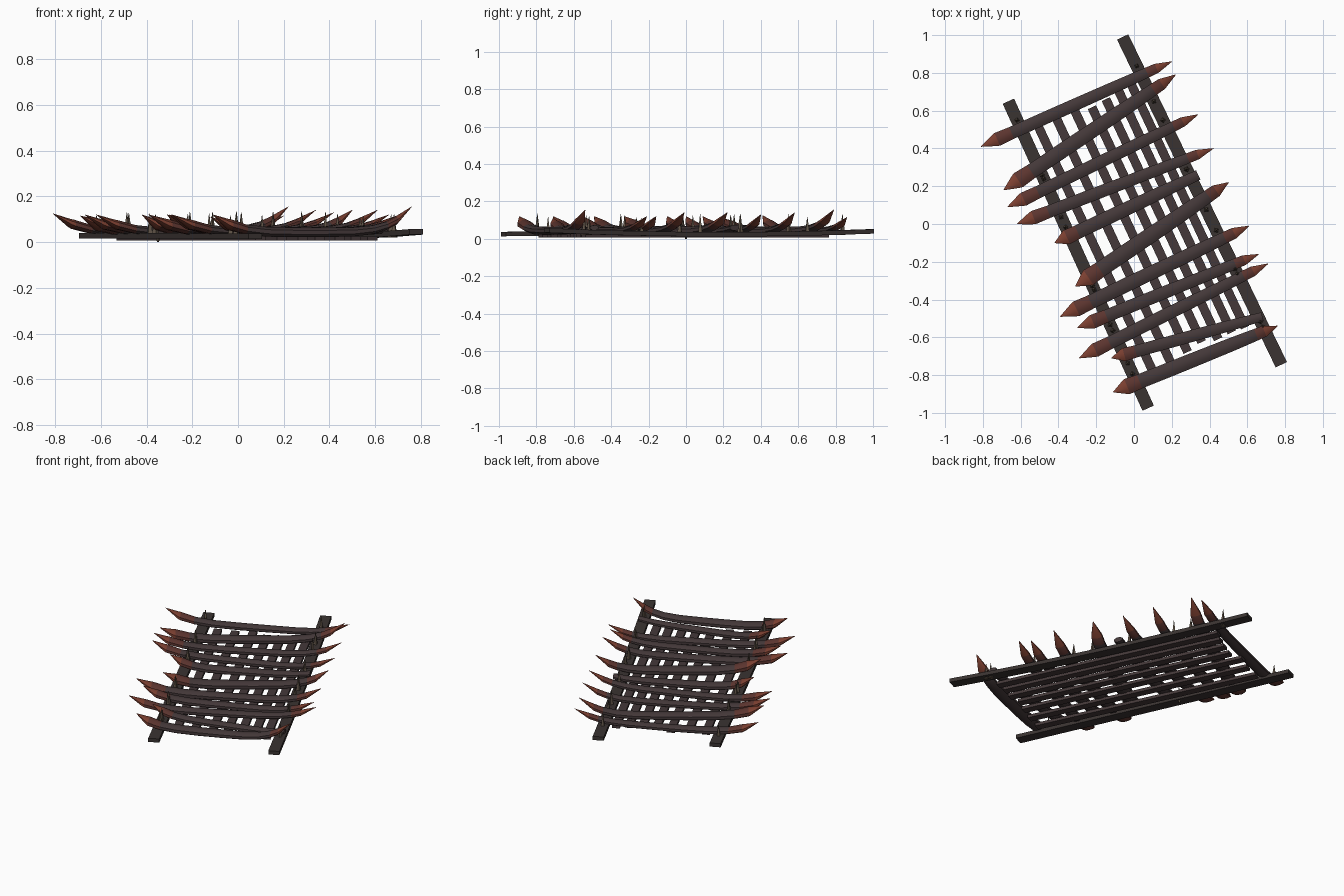
import bpy, bmesh, math, random
from mathutils import Vector, Matrix

if "Cube" in bpy.data.objects:
    bpy.data.objects.remove(bpy.data.objects["Cube"])

random.seed(4)

def mat(name, c):
    m = bpy.data.materials.new(name)
    m.diffuse_color = (*c, 1)
    m.use_nodes = True
    m.node_tree.nodes["Principled BSDF"].inputs["Base Color"].default_value = m.diffuse_color
    return m

LOG = mat("dark log wood", (0.058, 0.040, 0.041))
STAIN = mat("stained wood", (0.110, 0.036, 0.029))
TIP = mat("red tip", (0.200, 0.050, 0.030))
RAIL = mat("rail wood", (0.042, 0.033, 0.031))
NAIL = mat("dull spike", (0.120, 0.090, 0.065))

def finish(bm, name, mats, angle=None):
    bmesh.ops.recalc_face_normals(bm, faces=bm.faces)
    me = bpy.data.meshes.new(name)
    bm.to_mesh(me)
    bm.free()
    ob = bpy.data.objects.new(name, me)
    bpy.context.collection.objects.link(ob)
    for m in mats:
        me.materials.append(m)
    if angle:
        bpy.context.view_layer.objects.active = ob
        ob.select_set(True)
        bpy.ops.object.shade_smooth_by_angle(angle=math.radians(angle))
        ob.select_set(False)
    return ob

def loft(bm, rings, indices):
    """Join rings of equal length; indices = material per band, then caps."""
    vs = [[bm.verts.new(p) for p in r] for r in rings]
    n = len(vs[0])
    for a, b, mi in zip(vs, vs[1:], indices):
        for i in range(n):
            f = bm.faces.new((a[i], a[(i + 1) % n], b[(i + 1) % n], b[i]))
            f.material_index = mi
    bm.faces.new(vs[0]).material_index = indices[0]
    bm.faces.new(vs[-1]).material_index = indices[-1]

def plank(name, points, width, thick, m):
    """Flat board through a list of centre points."""
    pts = [Vector(p) for p in points]
    d = (pts[-1] - pts[0]).normalized()
    side = Vector((-d.y, d.x, 0)).normalized() * width / 2
    up = Vector((0, 0, thick / 2))
    bm = bmesh.new()
    loft(bm, [[p - side - up, p + side - up, p + side + up, p - side + up] for p in pts],
         [0] * (len(pts) - 1))
    return finish(bm, name, [m])

# Two side rails, the right one sagging in the middle
rails = {"left": (Vector((-0.665, 0.65, 0.029)), Vector((0.075, -0.975, 0.026)), 0.0),
         "right": (Vector((-0.06, 0.99, 0.040)), Vector((0.78, -0.745, 0.045)), 0.018)}
for key, (a, b, sag) in rails.items():
    pts = []
    for i in range(9):
        t = i / 8
        p = a.lerp(b, t)
        p.z -= sag * (1 - (2 * t - 1) ** 2)
        pts.append(p)
    plank(key + "_rail", pts, 0.066, 0.024, RAIL)

# Thin lengthwise slats between the rails
d = Vector((0.424, -0.906, 0))
n = Vector((0.906, 0.424, 0))
for i, off in enumerate((-0.24, -0.135, -0.03, 0.06, 0.145, 0.225, 0.3)):
    s0, s1 = -0.70 + random.uniform(0, 0.05), 0.75 - random.uniform(0, 0.04)
    o = n * off + Vector((0, 0, 0.016))
    plank(f"slat_{i + 1}", [o + d * s0, o + d * s1], 0.048, 0.019, LOG)

# Cross logs: left tip, right tip, half width, sharpened right end, tip heights
logs = [
    (-0.81, 0.41, 0.20, 0.86, 0.036, 1, 0.125, 0.115),
    (-0.69, 0.18, 0.22, 0.79, 0.043, 1, 0.115, 0.155),
    (-0.67, 0.09, 0.34, 0.58, 0.036, 1, 0.12, 0.14),
    (-0.62, 0.00, 0.42, 0.40, 0.036, 1, 0.12, 0.13),
    (-0.42, -0.10, 0.34, 0.26, 0.040, 0, 0.12, 0.06),
    (-0.31, -0.33, 0.50, 0.22, 0.046, 1, 0.12, 0.14),
    (-0.39, -0.49, 0.61, -0.01, 0.041, 1, 0.12, 0.14),
    (-0.30, -0.55, 0.66, -0.16, 0.037, 1, 0.12, 0.12),
    (-0.29, -0.71, 0.71, -0.21, 0.037, 1, 0.12, 0.12),
    (-0.12, -0.71, 0.68, -0.49, 0.035, 0, 0.11, 0.06),
    (-0.11, -0.89, 0.76, -0.54, 0.042, 1, 0.12, 0.155),
]
SIDES = 8
for k, (x0, y0, x1, y1, r, sharp, h0, h1) in enumerate(logs):
    a, b = Vector((x0, y0, 0)), Vector((x1, y1, 0))
    along = (b - a).normalized()
    side = Vector((-along.y, along.x, 0))
    # (position, radius factor)
    prof = [(0, 0.04), (0.07, 0.95), (0.085, 1.1), (0.16, 1.0), (0.26, 1), (0.4, 1),
            (0.55, 0.97), (0.7, 0.93), (0.8, 0.88)]
    prof += [(0.87, 0.82), (0.92, 0.78), (1, 0.04)] if sharp else [(0.9, 0.8), (1, 0.72)]
    bands = [2, 2, 1] + [0] * 5 + ([0, 1, 2] if sharp else [0, 0])
    bands += [bands[-1]] * (len(prof) - 1 - len(bands))
    rings = []
    for t, f in prof:
        u = 2 * t - 1
        z = 0.043 + ((h0 if u < 0 else h1) - 0.043) * abs(u) ** 4.5
        c = a.lerp(b, t) + Vector((0, 0, z))
        rings.append([c + side * (r * f * math.cos(q)) + Vector((0, 0, 0.55 * r * f * math.sin(q)))
                      for q in (2 * math.pi * (j + 0.5) / SIDES for j in range(SIDES))])
    bm = bmesh.new()
    loft(bm, rings, bands)
    finish(bm, f"cross_log_{k + 1}", [LOG, STAIN, TIP], 46)

    # Spikes standing on the rails beside each log
    for key, (ra, rb, sag) in rails.items():
        rd = rb - ra
        w = a - ra
        t = (w.x * along.y - w.y * along.x) / (rd.x * along.y - rd.y * along.x)
        t = min(max(t + (0.028 if k % 2 else -0.028), 0.03), 0.97)
        p = ra.lerp(rb, t)
        bm = bmesh.new()
        h = random.uniform(0.09, 0.115)
        bmesh.ops.create_cone(bm, cap_ends=True, segments=4, radius1=0.017, radius2=0.001, depth=h,
                              matrix=Matrix.Translation((p.x, p.y, 0.02 + h / 2))
                              @ Matrix.Rotation(random.uniform(0, 1.5), 4, 'Z'))
        finish(bm, f"{key}_spike_{k + 1}", [NAIL])

# One peg poking through the underside
bm = bmesh.new()
bmesh.ops.create_cone(bm, cap_ends=True, segments=4, radius1=0.004, radius2=0.014, depth=0.03,
                      matrix=Matrix.Translation((-0.35, 0.0, 0.015)))
finish(bm, "underside_peg", [NAIL])
